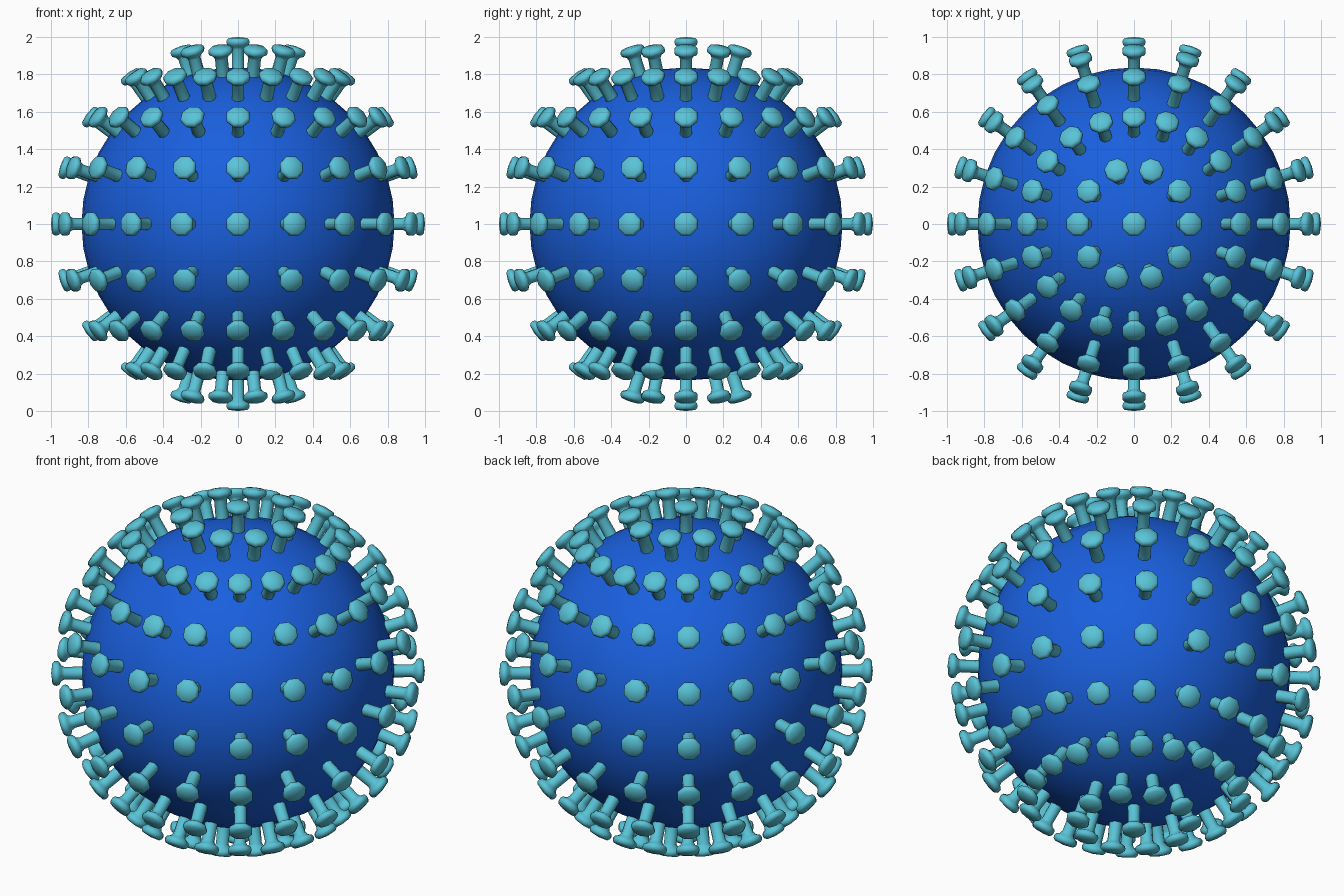
import bpy, bmesh, math
from mathutils import Matrix

if "Cube" in bpy.data.objects:
    bpy.data.objects.remove(bpy.data.objects["Cube"])

CENTRE = Matrix.Translation((0, 0, 1))


def material(name, rgb):
    m = bpy.data.materials.new(name)
    m.diffuse_color = (*rgb, 1)
    m.use_nodes = True
    m.node_tree.nodes["Principled BSDF"].inputs["Base Color"].default_value = m.diffuse_color
    return m


def add_object(name, bm, mat):
    mesh = bpy.data.meshes.new(name)
    bm.to_mesh(mesh)
    bm.free()
    mesh.materials.append(mat)
    ob = bpy.data.objects.new(name, mesh)
    bpy.context.collection.objects.link(ob)
    return ob


def smooth(ob, degrees):
    bpy.ops.object.select_all(action='DESELECT')
    ob.select_set(True)
    bpy.context.view_layer.objects.active = ob
    bpy.ops.object.shade_smooth_by_angle(angle=math.radians(degrees))


# Round body
bm = bmesh.new()
bmesh.ops.create_uvsphere(bm, u_segments=40, v_segments=20, radius=0.837, matrix=CENTRE)
body = add_object("body", bm, material("blue", (0.01, 0.115, 0.73)))
smooth(body, 40)

# Spike profile (radius, distance from the centre): stalk, flare, capped head
PROFILE = [(0.036, 0.80), (0.034, 0.93), (0.042, 0.946), (0.062, 0.957),
           (0.067, 0.970), (0.065, 0.983), (0.054, 0.994)]
SIDES = 8


def add_spike(bm, matrix):
    rings = []
    for r, z in PROFILE:
        ring = []
        for i in range(SIDES):
            a = 2 * math.pi * (i + 0.5) / SIDES
            ring.append(bm.verts.new(matrix @ Matrix.Translation(
                (r * math.cos(a), r * math.sin(a), z)).translation))
        rings.append(ring)
    for low, high in zip(rings, rings[1:]):
        for i in range(SIDES):
            j = (i + 1) % SIDES
            bm.faces.new((low[i], low[j], high[j], high[i]))
    bm.faces.new(rings[0][::-1])
    # slightly domed cap
    tip = bm.verts.new(matrix @ Matrix.Translation((0, 0, 1.0)).translation)
    for i in range(SIDES):
        bm.faces.new((rings[-1][i], rings[-1][(i + 1) % SIDES], tip))


# Rings of spikes every 18 degrees of latitude
bm = bmesh.new()
for step in range(11):
    count = {0: 1, 1: 10, 9: 10, 10: 1}.get(step, 20)
    tilt = Matrix.Rotation(math.radians(18 * step), 4, 'Y')
    for k in range(count):
        turn = Matrix.Rotation(2 * math.pi * k / count, 4, 'Z')
        add_spike(bm, CENTRE @ turn @ tilt)
spikes = add_object("spikes", bm, material("cyan", (0.1, 0.55, 0.68)))
smooth(spikes, 60)
